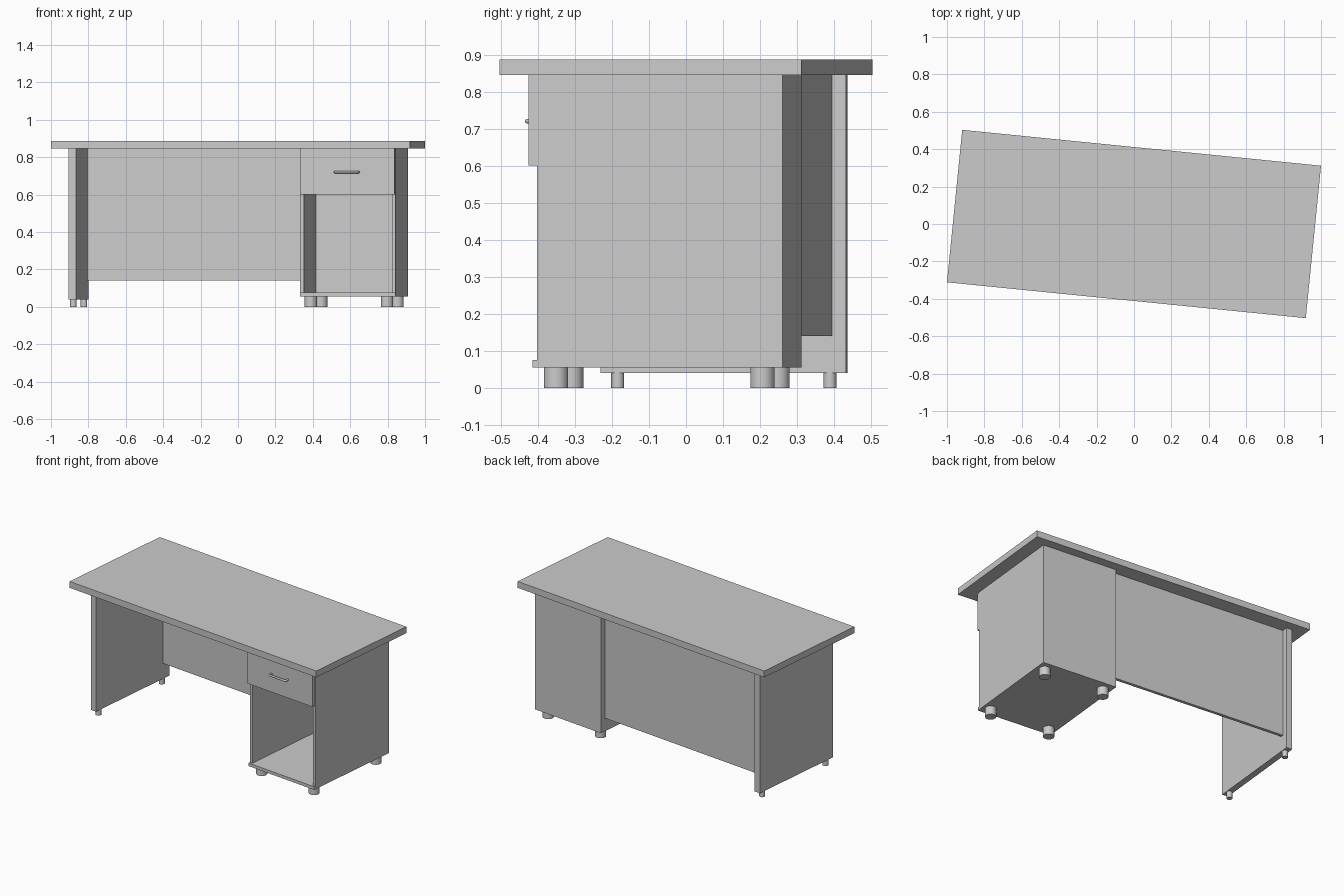
import bpy, bmesh, math
from mathutils import Matrix, Vector

if "Cube" in bpy.data.objects:
    bpy.data.objects.remove(bpy.data.objects["Cube"])

ROT = Matrix.Rotation(math.radians(-5.7), 4, 'Z')   # the desk stands slightly turned
TOP_Z = 0.845                                        # underside of the desk top


def add_object(name, bm):
    bm.transform(ROT)
    mesh = bpy.data.meshes.new(name)
    bm.to_mesh(mesh)
    bm.free()
    ob = bpy.data.objects.new(name, mesh)
    bpy.context.collection.objects.link(ob)
    return ob


def board(name, x, y, z):
    """Box from (min, max) ranges in the desk's own frame."""
    bm = bmesh.new()
    size = [r[1] - r[0] for r in (x, y, z)]
    mid = [(r[0] + r[1]) / 2 for r in (x, y, z)]
    bmesh.ops.create_cube(bm, size=1, matrix=Matrix.Translation(mid) @ Matrix.Diagonal((*size, 1)))
    return add_object(name, bm)


def foot(name, x, y, radius, height):
    bm = bmesh.new()
    bmesh.ops.create_cone(bm, cap_ends=True, segments=32, radius1=radius, radius2=radius,
                          depth=height, matrix=Matrix.Translation((x, y, height / 2)))
    for f in bm.faces:
        f.smooth = len(f.verts) == 4
    for e in bm.edges:
        e.smooth = all(f.smooth for f in e.link_faces)
    return add_object(name, bm)


FRONT, BACK = -0.316, 0.350
CX0, CX1 = 0.365, 0.878      # cabinet width range
T = 0.02                     # cabinet board thickness

# desk top, left leg panel and recessed back panel
board("desk_top", (-0.964, 0.964), (-0.4095, 0.4095), (TOP_Z, 0.887))
board("left_leg_panel", (-0.878, -0.838), (FRONT, BACK), (0.04, TOP_Z))
board("modesty_panel", (-0.838, CX0), (0.293, 0.313), (0.14, TOP_Z))

# cabinet carcass, open at the front below the drawer
board("cabinet_bottom", (CX0, CX1), (-0.329, BACK), (0.055, 0.075))
for side, x in (("left", CX0), ("right", CX1 - T)):
    board(f"cabinet_{side}_side", (x, x + T), (FRONT, BACK), (0.075, TOP_Z))
board("cabinet_back", (CX0 + T, CX1 - T), (BACK - T, BACK), (0.075, TOP_Z))

# drawer
board("drawer_front", (CX0 + 0.002, CX1 - 0.004), (-0.340, FRONT), (0.60, TOP_Z))
board("drawer_bottom", (CX0 + T, CX1 - T), (FRONT, BACK - T), (0.60, 0.615))

# drawer handle: bent rod
curve = bpy.data.curves.new("drawer_handle", 'CURVE')
curve.dimensions = '3D'
curve.bevel_depth = 0.0065
curve.bevel_resolution = 3
curve.use_fill_caps = True
points = [(-0.063, -0.338), (-0.063, -0.357), (-0.057, -0.363),
          (0.057, -0.363), (0.063, -0.357), (0.063, -0.338)]
spline = curve.splines.new('POLY')
spline.points.add(len(points) - 1)
for p, (x, y) in zip(spline.points, points):
    p.co = (*(ROT @ Vector((0.619 + x, y, 0.72))), 1)
bpy.context.collection.objects.link(bpy.data.objects.new("drawer_handle", curve))

# feet
for row, y_leg, y_cab in (("front", -0.271, -0.270), ("back", 0.305, 0.290)):
    foot(f"leg_foot_{row}", -0.858, y_leg, 0.0175, 0.04)
    for side, x in (("left", 0.418), ("right", 0.828)):
        foot(f"cabinet_foot_{row}_{side}", x, y_cab, 0.033, 0.055)
